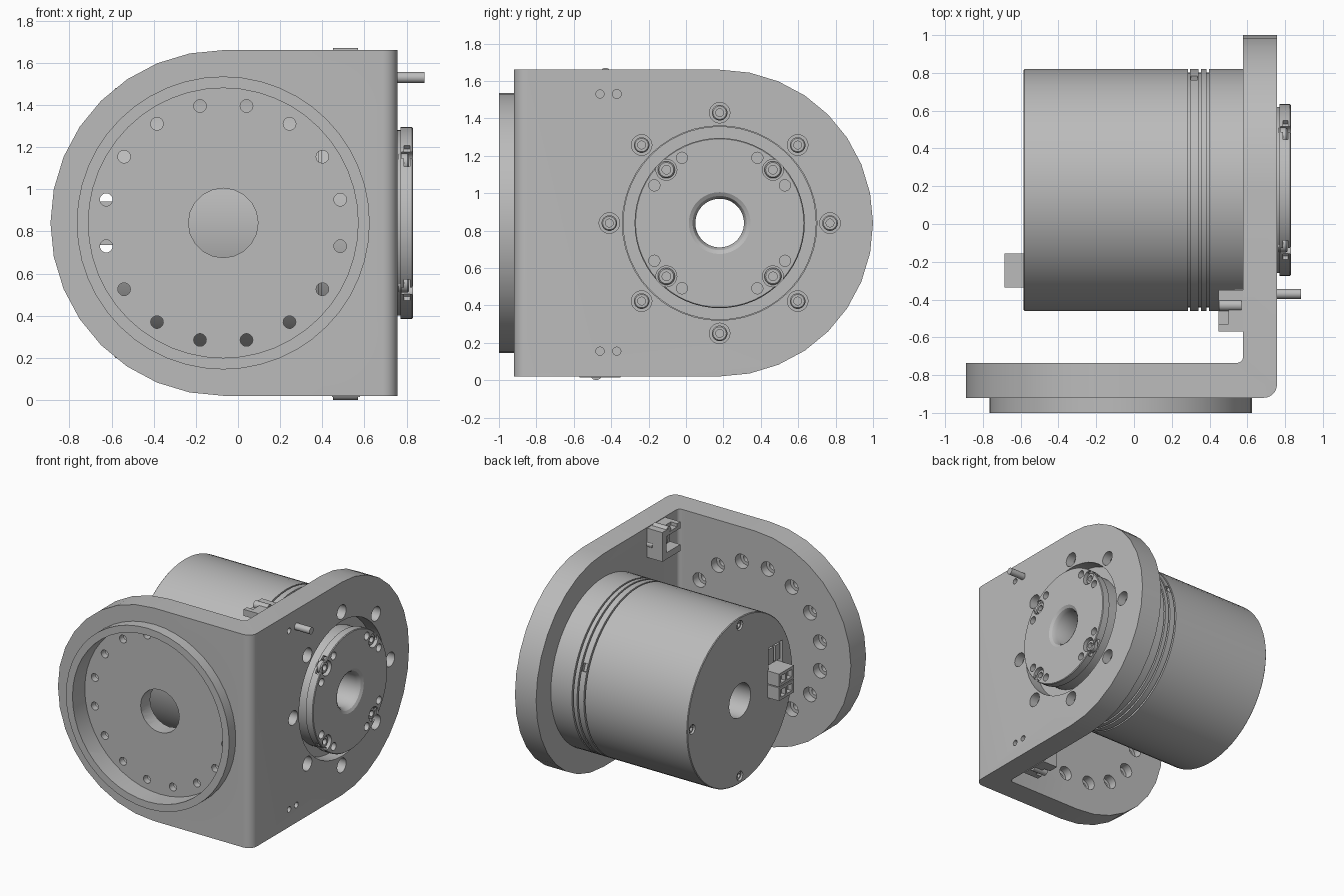
import bpy, bmesh
from math import pi, cos, sin, radians
from mathutils import Matrix

if "Cube" in bpy.data.objects:
    bpy.data.objects.remove(bpy.data.objects["Cube"], do_unlink=True)

grey = bpy.data.materials.new("machined grey")
grey.use_nodes = True
COLOR = (0.5, 0.5, 0.5, 1)
grey.diffuse_color = COLOR
grey.node_tree.nodes["Principled BSDF"].inputs["Base Color"].default_value = COLOR

MID_Z = 0.84
FRONT = (-0.07, MID_Z)   # x, z centre of the front plate
SIDE = (0.18, MID_Z)     # y, z centre of the side plate and motor


def finish(name, bm):
    bmesh.ops.remove_doubles(bm, verts=bm.verts, dist=1e-5)
    bmesh.ops.recalc_face_normals(bm, faces=bm.faces)
    mesh = bpy.data.meshes.new(name)
    bm.to_mesh(mesh)
    bm.free()
    mesh.materials.append(grey)
    ob = bpy.data.objects.new(name, mesh)
    bpy.context.collection.objects.link(ob)
    return ob


def point(axis, centre, a, r, angle):
    u, v = centre[0] + r * cos(angle), centre[1] + r * sin(angle)
    return (a, u, v) if axis == "x" else (u, a, v)


def lathe(name, axis, centre, profile, segs=24):
    """Turn a closed (position, radius) profile about an x or y axis."""
    bm = bmesh.new()
    rings = [[bm.verts.new(point(axis, centre, a, r, 2 * pi * i / segs))
              for i in range(segs if r > 0 else 1)] for a, r in profile]
    for p, q in zip(rings, rings[1:] + rings[:1]):
        for i in range(segs):
            quad = [p[i % len(p)], p[(i + 1) % len(p)], q[(i + 1) % len(q)], q[i % len(q)]]
            corners = list(dict.fromkeys(quad))
            if len(corners) > 2:
                bm.faces.new(corners)
    return finish(name, bm)


def rod(name, axis, centre, r, a0, a1, segs=24):
    return lathe(name, axis, centre, [(a0, 0), (a0, r), (a1, r), (a1, 0)], segs)


def prism(name, outline, offset):
    bm = bmesh.new()
    face = bm.faces.new([bm.verts.new(p) for p in outline])
    new = bmesh.ops.extrude_face_region(bm, geom=[face])["geom"]
    bmesh.ops.translate(bm, vec=offset, verts=[v for v in new if isinstance(v, bmesh.types.BMVert)])
    return finish(name, bm)


def box(name, x, y, z, turn=None):
    bm = bmesh.new()
    size = Matrix.Diagonal((x[1] - x[0], y[1] - y[0], z[1] - z[0], 1))
    mid = Matrix.Translation([sum(s) / 2 for s in (x, y, z)])
    bmesh.ops.create_cube(bm, size=1, matrix=(turn or Matrix()) @ mid @ size)
    return finish(name, bm)


def combine(target, tool, op="DIFFERENCE"):
    mod = target.modifiers.new("shape", "BOOLEAN")
    mod.operation, mod.solver, mod.object = op, "EXACT", tool
    bpy.context.view_layer.update()
    mesh = bpy.data.meshes.new_from_object(target.evaluated_get(bpy.context.evaluated_depsgraph_get()))
    target.modifiers.clear()
    target.data = mesh
    bpy.data.objects.remove(tool, do_unlink=True)


def ring_centres(axis, centre, r, angles):
    for deg in angles:
        x, y, z = point(axis, centre, 0, r, radians(deg))
        yield (y, z) if axis == "x" else (x, z)


def screw(name, centre, top, r, depth, direction=1):
    """Cap screw along x with a hexagonal-key style socket."""
    d = direction
    lathe(name, "x", centre, [(top - d * depth, 0), (top - d * depth, r), (top - d * 0.008, r),
          (top, r * 0.85), (top, r * 0.5), (top - d * 0.03, r * 0.5), (top - d * 0.03, 0)], 18)


# Angle bracket: bent L extruded upward, then trimmed to two rounded plates
def bend(cx, cy, r, steps=6):
    return [(cx + r * sin(t), cy - r * cos(t)) for t in (pi / 2 * i / steps for i in range(steps + 1))]


ell = [(-0.95, -0.92)] + bend(0.687, -0.85, 0.07) + [(0.757, 1.05), (0.577, 1.05)]
ell += bend(0.547, -0.705, 0.03)[::-1] + [(-0.95, -0.735)]
bracket = prism("angle_bracket", [(x, y, 0.02) for x, y in ell], (0, 0, 1.64))
half = [pi / 2 + pi * i / 16 for i in range(17)]
front_d = [point("y", FRONT, -1.2, 0.82, t) for t in half] + [(0.9, -1.2, 0.02), (0.9, -1.2, 1.66)]
side_d = [point("x", SIDE, -1.2, 0.82, t - pi) for t in half] + [(-1.2, -1.1, 1.66), (-1.2, -1.1, 0.02)]
combine(bracket, prism("trim", front_d, (0, 2.4, 0)), "INTERSECT")
combine(bracket, prism("trim", side_d, (2.4, 0, 0)), "INTERSECT")

# Front mounting ring, recess, bore and sixteen stepped holes
combine(bracket, rod("boss", "y", FRONT, 0.695, -1.0, -0.9, 48), "UNION")
combine(bracket, rod("recess", "y", FRONT, 0.64, -1.1, -0.85, 48))
combine(bracket, rod("bore", "y", FRONT, 0.165, -0.95, -0.65, 20))
for c in ring_centres("y", FRONT, 0.566, [11.25 + 22.5 * i for i in range(16)]):
    combine(bracket, lathe("hole", "y", c, [(-0.95, 0), (-0.95, 0.03), (-0.8, 0.03),
                                            (-0.8, 0.055), (-0.65, 0.055), (-0.65, 0)], 20))

# Side plate opening, bolt circle and dowel holes
combine(bracket, rod("opening", "x", SIDE, 0.52, 0.5, 0.9, 48))
for c in ring_centres("x", SIDE, 0.59, range(0, 360, 45)):
    combine(bracket, rod("hole", "x", c, 0.055, 0.64, 0.9, 20))
    screw("side_plate_screw", c, 0.70, 0.042, 0.07)
for z in (0.155, 1.53):
    for y in (-0.46, -0.37):
        combine(bracket, rod("hole", "x", (y, z), 0.022, 0.5, 0.9, 16))
rod("dowel_pin", "x", (-0.37, 1.53), 0.026, 0.53, 0.885, 18)

# Motor body with three grooves and a through bore
profile = [(-0.585, 0.13), (-0.585, 0.635), (-0.58, 0.64)]
for x, w in ((0.285, 0.012), (0.342, 0.012), (0.385, 0.012)):
    profile += [(x, 0.64), (x, 0.622), (x + w, 0.622), (x + w, 0.64)]
profile += [(0.577, 0.64), (0.577, 0.517), (0.66, 0.517), (0.66, 0.13)]
motor = lathe("motor_body", "x", SIDE, profile, 60)
for c in ring_centres("x", SIDE, 0.58, range(0, 360, 90)):
    if c[0] > -0.3:
        combine(motor, rod("hole", "x", c, 0.036, -0.7, -0.55, 16))
        screw("rear_screw", c, -0.575, 0.032, 0.05, -1)
combine(motor, box("socket_recess", (-0.7, -0.54), (-0.34, -0.17), (0.72, 1.11)))
tilt = Matrix.Translation((0, SIDE[0], SIDE[1])) @ Matrix.Rotation(radians(22), 4, "X")
combine(motor, box("tab_recess", (0.303, 0.337), (0.615, 0.7), (-0.03, 0.03), tilt))

# Rear terminals and connectors
for i in range(2):
    y = -0.245 - 0.08 * i
    box("terminal", (-0.575, -0.53), (y, y + 0.06), (0.97, 1.09))
    z = 0.735 + 0.107 * i
    plug = box("connector", (-0.685, -0.53), (-0.335, -0.155), (z, z + 0.1))
    for y in (-0.31, -0.235):
        combine(plug, box("pin_hole", (-0.7, -0.65), (y, y + 0.06), (z + 0.022, z + 0.078)))

# Output disc with flared bore, bolt pockets, rim slots and tapped holes
disc = lathe("output_disc", "x", SIDE, [
    (0.65, 0.13), (0.65, 0.44), (0.77, 0.44), (0.77, 0.455), (0.825, 0.455), (0.83, 0.45),
    (0.83, 0.165), (0.818, 0.145), (0.79, 0.13)], 60)
for deg in range(45, 360, 90):
    turn = Matrix.Translation((0, SIDE[0], SIDE[1])) @ Matrix.Rotation(radians(deg), 4, "X")
    combine(disc, box("rim_slot", (0.788, 0.816), (0.425, 0.5), (-0.07, 0.07), turn))
    for c in ring_centres("x", SIDE, 0.403, (deg,)):
        combine(disc, rod("pocket", "x", c, 0.056, 0.775, 0.9, 20))
        screw("disc_screw", c, 0.812, 0.046, 0.05)
    for c in ring_centres("x", SIDE, 0.403, (deg - 15, deg + 15)):
        combine(disc, rod("tapped_hole", "x", c, 0.03, 0.775, 0.9, 16))

# Sensor clips in the inner corner, mirrored top and bottom
for name, flip in (("upper", False), ("lower", True)):
    def span(a, b):
        return (1.67 - b, 1.67 - a) if flip else (a, b)
    clip = box(name + "_sensor_clip", (0.447, 0.58), (-0.57, -0.35), span(1.43, 1.655))
    combine(clip, box("slot", (0.4, 0.535), (-0.6, -0.4), span(1.48, 1.605)))
    combine(clip, box("notch", (0.4, 0.5), (-0.53, -0.43), span(1.63, 1.7)))
    z = 1.67 - 1.53 if flip else 1.53
    rod(name + "_sensor_eye", "x", (-0.48, z), 0.04, 0.515, 0.55, 18)
    y = -0.48 if flip else -0.43
    rod(name + "_clip_bump", "x", (y, 0.03 if flip else 1.64), 0.03, 0.45, 0.57, 18)

# Smooth curved walls, keep machined edges crisp
bpy.ops.object.select_all(action="DESELECT")
for ob in bpy.context.scene.objects:
    if ob.type == "MESH":
        ob.select_set(True)
        bpy.context.view_layer.objects.active = ob
bpy.ops.object.shade_smooth_by_angle(angle=radians(30))
